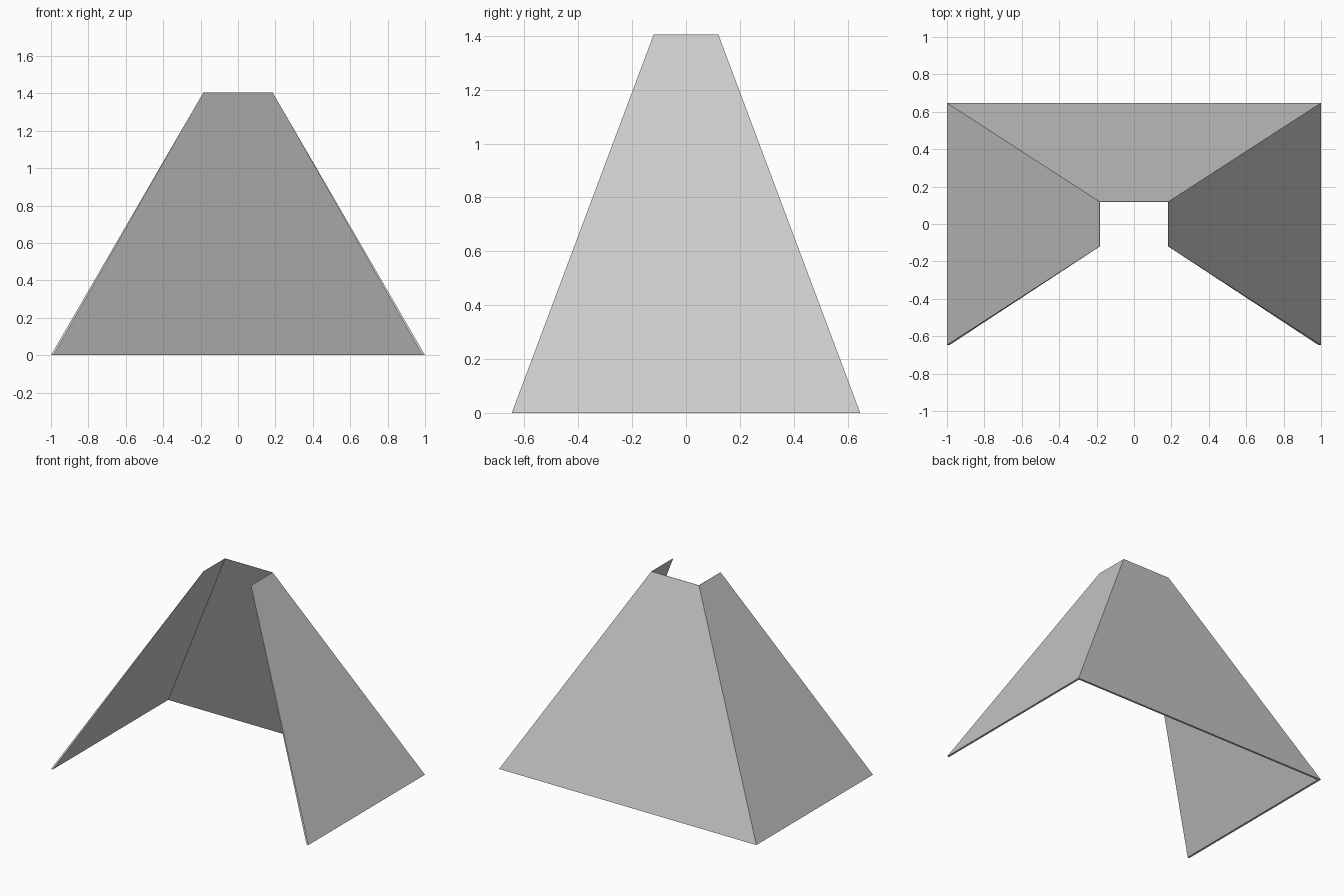
import bpy
import bmesh

cube = bpy.data.objects.get("Cube")
if cube:
    bpy.data.objects.remove(cube, do_unlink=True)

# Single plain grey material
grey = bpy.data.materials.new("light grey")
grey.use_nodes = True
colour = (0.6, 0.6, 0.6, 1)
grey.diffuse_color = colour
grey.node_tree.nodes["Principled BSDF"].inputs["Base Color"].default_value = colour

HEIGHT = 1.405


def u_path(bm, x, y, z, wall):
    """Three-sided outline, open at the front, inset by the wall thickness."""
    xi, back = x - wall, y - wall
    return [bm.verts.new(p) for p in
            ((-xi, -y, z), (-xi, back, z), (xi, back, z), (xi, -y, z))]


# Sloping three-sided shell, its walls thinning toward the open top
bm = bmesh.new()
loops = [
    u_path(bm, 1.0, 0.647, 0, 0),
    u_path(bm, 0.185, 0.12, HEIGHT, 0),
    u_path(bm, 0.185, 0.12, HEIGHT, 0.002),
    u_path(bm, 1.0, 0.647, 0, 0.014),
]

# Outer walls, top rim, inner walls and bottom rim
for i, a in enumerate(loops):
    b = loops[(i + 1) % len(loops)]
    for j in range(len(a) - 1):
        bm.faces.new((a[j], a[j + 1], b[j + 1], b[j]))

# Front edges of the two side walls
for end in (0, -1):
    bm.faces.new([loop[end] for loop in loops])

bmesh.ops.recalc_face_normals(bm, faces=bm.faces)
mesh = bpy.data.meshes.new("tapered_shell")
bm.to_mesh(mesh)
bm.free()
mesh.materials.append(grey)
shell = bpy.data.objects.new("tapered_shell", mesh)
bpy.context.collection.objects.link(shell)
